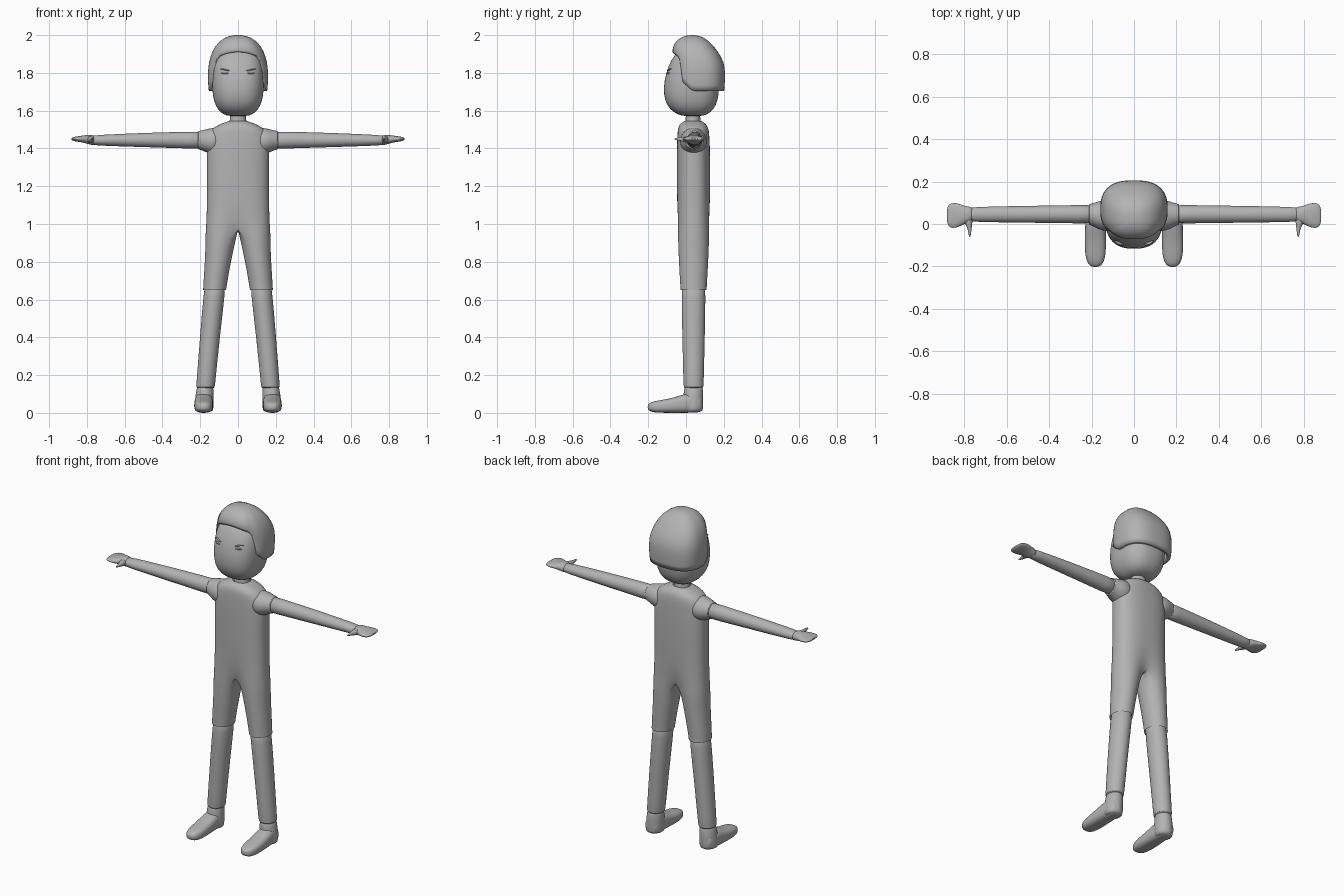
import bpy, bmesh, math
from mathutils import Vector

grey = bpy.data.materials.new("plain_grey")
grey.diffuse_color = (0.45, 0.45, 0.45, 1)


def spow(v, p):
    return math.copysign(abs(v) ** p, v)


def finish(name, verts, faces, mirror=False, sub=1, angle=50):
    me = bpy.data.meshes.new(name)
    me.from_pydata(verts, [], faces)
    bm = bmesh.new()
    bm.from_mesh(me)
    bmesh.ops.recalc_face_normals(bm, faces=bm.faces)
    bm.to_mesh(me)
    bm.free()
    me.materials.append(grey)
    ob = bpy.data.objects.new(name, me)
    bpy.context.collection.objects.link(ob)
    if mirror:
        m = ob.modifiers.new("mirror", 'MIRROR')
        m.merge_threshold = 0.0005
    if sub:
        s = ob.modifiers.new("smooth", 'SUBSURF')
        s.levels = s.render_levels = sub
    bpy.ops.object.select_all(action='DESELECT')
    ob.select_set(True)
    bpy.context.view_layer.objects.active = ob
    bpy.ops.object.shade_smooth_by_angle(angle=math.radians(angle))
    return ob


def loft(name, axis, rings, mirror=False, e=2.0, n=24):
    """Rings along an axis: (position, centre1, centre2, radius1, radius2)."""
    verts, faces = [], []
    for p, c1, c2, r1, r2 in rings:
        for i in range(n):
            a = math.tau * i / n
            u = c1 + r1 * spow(math.cos(a), 2 / e)
            v = c2 + r2 * spow(math.sin(a), 2 / e)
            verts.append({'x': (p, u, v), 'y': (u, p, v), 'z': (u, v, p)}[axis])
    for k in range(len(rings) - 1):
        for i in range(n):
            j = (i + 1) % n
            faces.append((k*n + i, k*n + j, k*n + n + j, k*n + n + i))
    last = (len(rings) - 1) * n
    faces += [tuple(range(n)), tuple(range(last, last + n))]
    return finish(name, verts, faces, mirror)


# One-piece suit: half torso that splits into a trouser leg, then mirrored
# z, half width, half depth, centre y, leg blend, leg centre x, leg radius
rows = [(1.545, .048, .045, .037, 0, 0, 0), (1.533, .085, .066, .037, 0, 0, 0),
        (1.512, .13, .08, .038, 0, 0, 0), (1.48, .158, .084, .039, 0, 0, 0),
        (1.42, .166, .087, .039, 0, 0, 0), (1.30, .163, .089, .04, 0, 0, 0),
        (1.12, .164, .088, .04, 0, 0, 0), (1.04, .166, .087, .04, .25, .085, .083),
        (.975, .168, .085, .04, .6, .087, .084), (.93, .17, .083, .04, .95, .091, .082),
        (.85, .17, .08, .04, 1, .1, .073), (.75, .17, .075, .04, 1, .113, .066),
        (.67, .17, .07, .04, 1, .122, .062), (.65, .17, .07, .04, 1, .124, .061)]
verts, faces = [], []
N, H = 32, 24
for z, rx, ry, yc, t, cx, rl in rows:
    for i in range(N):
        b = math.radians(-90 + 180 * min(i, H) / H)
        bx = rx * abs(math.cos(b)) ** .8 if i < H else 0
        by = ry * spow(math.sin(b), .8) if i <= H else ry * (1 - 2 * (i - H) / (N - H))
        a = math.radians(-135 + 270 * i / H)
        x = bx * (1 - t) + (cx + rl * math.cos(a)) * t
        y = by * (1 - t) + ry * math.sin(a) * t
        if z > .95 and (i == 0 or i >= H):
            x = 0
        verts.append((max(x, 0), yc + y, z))
for k in range(len(rows) - 1):
    for i in range(N):
        if rows[k + 1][0] > .95 and i >= H:
            continue
        j = (i + 1) % N
        faces.append((k*N + i, k*N + j, k*N + N + j, k*N + N + i))
finish("suit", verts, faces, mirror=True)

# Sleeves blending out of the shoulders
loft("sleeve", 'x', [(.08, .039, 1.44, .06, .07), (.13, .039, 1.438, .074, .073),
                     (.165, .041, 1.44, .068, .063), (.19, .044, 1.443, .055, .053),
                     (.212, .045, 1.444, .05, .049), (.214, .045, 1.444, .042, .042)], True)
# Arms, hands and thumbs
loft("arm", 'x', [(.19, .046, 1.444, .044, .046), (.22, .046, 1.444, .044, .046),
                  (.5, .046, 1.445, .04, .038), (.76, .045, 1.443, .036, .028),
                  (.79, .045, 1.443, .03, .022)], True)
loft("hand", 'x', [(.755, .045, 1.443, .03, .022), (.775, .045, 1.445, .037, .028),
                   (.80, .043, 1.448, .042, .023), (.825, .041, 1.45, .056, .018),
                   (.855, .04, 1.45, .061, .014), (.875, .04, 1.45, .052, .009),
                   (.882, .04, 1.45, .03, .004)], True, 2.2)
loft("thumb", 'y', [(.04, .785, 1.447, .026, .02), (.005, .78, 1.447, .018, .018),
                    (-.02, .775, 1.448, .01, .011), (-.045, .774, 1.45, .006, .007),
                    (-.062, .774, 1.45, .003, .003)], True)

# Lower legs and shoes
loft("lower_leg", 'z', [(.70, .119, .04, .054, .062), (.64, .125, .04, .057, .064),
                        (.4, .149, .04, .053, .06), (.16, .17, .04, .05, .054),
                        (.135, .172, .04, .05, .053), (.13, .172, .04, .042, .045)], True)
loft("ankle", 'z', [(.15, .172, .04, .04, .045), (.125, .175, .04, .046, .051),
                    (.07, .178, .038, .05, .054), (.02, .18, .037, .05, .054),
                    (.004, .18, .037, .046, .05)], True)
loft("shoe", 'y', [(.088, .18, .045, .03, .034), (.07, .18, .05, .045, .049),
                   (.0, .181, .053, .049, .053), (-.05, .182, .042, .05, .042),
                   (-.12, .182, .035, .051, .035), (-.17, .182, .032, .044, .03),
                   (-.194, .182, .031, .03, .021), (-.203, .182, .031, .012, .01)], True, 2.7)

# Neck and head
loft("neck", 'z', [(1.5, 0, .037, .05, .044), (1.545, 0, .037, .046, .042),
                   (1.565, 0, .037, .041, .037), (1.62, 0, .037, .045, .04)])
loft("head", 'z', [(1.571, 0, .035, .04, .04), (1.578, 0, .035, .077, .078),
                   (1.605, 0, .031, .107, .116), (1.65, 0, .028, .13, .141),
                   (1.72, 0, .028, .138, .149), (1.80, 0, .035, .138, .142),
                   (1.87, 0, .045, .13, .125), (1.92, 0, .05, .1, .09),
                   (1.945, 0, .05, .04, .04)], e=2.5, n=32)
# Narrow eyes and slanted brow ridges
loft("eye", 'x', [(.05, -.098, 1.797, .002, .002), (.06, -.098, 1.798, .006, .005),
                  (.075, -.094, 1.799, .006, .005), (.09, -.087, 1.798, .002, .002)], True, n=10)
loft("brow", 'x', [(.045, -.095, 1.811, .002, .002), (.058, -.095, 1.814, .007, .004),
                   (.08, -.088, 1.82, .007, .004), (.097, -.077, 1.822, .002, .002)], True, n=10)


# Hair cap: a domed shell with the lower edge raised over the face
def smoothstep(a, b, v):
    v = min(max((v - a) / (b - a), 0), 1)
    return v * v * (3 - 2 * v)


verts, faces = [], []
C, R = 72, 14
for i in range(C):
    a = math.tau * i / C
    ex, ey = spow(math.cos(a), .78), spow(math.sin(a), .78)
    y0 = .068 + .135 * ey
    side = 1.705 + .04 * smoothstep(.04, -.02, y0)
    fringe = 1.865 + .045 * (1 - ex * ex)
    f = smoothstep(-.015, -.04, y0)
    zb = side * (1 - f) + fringe * f
    hb = (zb - 1.78) / .22
    q0 = math.asin(max(-.4, min(1, hb)))
    for k in range(R):
        q = q0 + (math.pi / 2 - .07 - q0) * k / (R - 1)
        h = math.sin(q)
        s = (1 - h ** 2.3) ** (1 / 2.3) if h > 0 else 1 - .25 * h * h
        cy = .07 - .035 * smoothstep(.2, 1, h)
        bump = .012 * f * smoothstep(.4, .7, h) * s
        verts.append((.159 * s * ex, cy + (.136 * s + bump) * ey, 1.78 + .22 * h))
for i in range(C):
    j = (i + 1) % C
    for k in range(R - 1):
        faces.append((i*R + k, j*R + k, j*R + k + 1, i*R + k + 1))
faces.append(tuple(i*R + R - 1 for i in range(C)))
hair = finish("hair", verts, faces, sub=0, angle=60)
sol = hair.modifiers.new("thickness", 'SOLIDIFY')
sol.thickness = .022
sol.offset = -1
hair.modifiers.move(len(hair.modifiers) - 1, 0)
